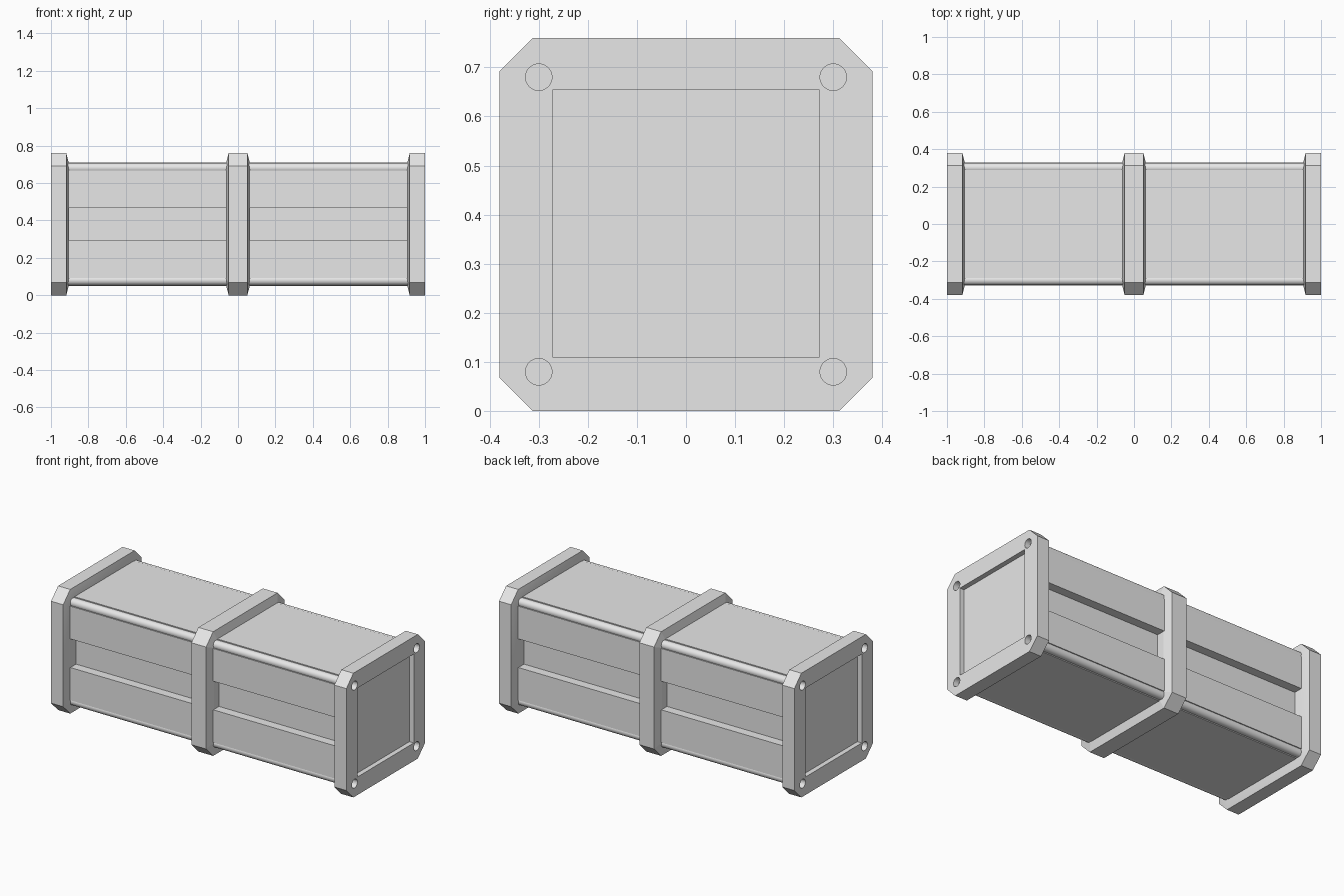
import bpy, bmesh, math
from mathutils import Matrix

if "Cube" in bpy.data.objects:
    bpy.data.objects.remove(bpy.data.objects["Cube"])

CZ = 0.38          # height of the long axis
ROD = 0.30         # corner rod offset from the axis
ROD_R = 0.027

metal = bpy.data.materials.new("plain grey")
metal.diffuse_color = (0.8, 0.8, 0.8, 1)
metal.use_nodes = True
metal.node_tree.nodes["Principled BSDF"].inputs["Base Color"].default_value = metal.diffuse_color


def finish(name, bm):
    bmesh.ops.recalc_face_normals(bm, faces=bm.faces)
    mesh = bpy.data.meshes.new(name)
    bm.to_mesh(mesh)
    bm.free()
    obj = bpy.data.objects.new(name, mesh)
    bpy.context.collection.objects.link(obj)
    mesh.materials.append(metal)
    return obj


def loft(name, sections):
    """Skin (x, outline) sections, each outline a list of (y, z from the axis)."""
    bm = bmesh.new()
    rings = [[bm.verts.new((x, y, CZ + z)) for y, z in pts] for x, pts in sections]
    n = len(rings[0])
    for a, b in zip(rings, rings[1:]):
        for i in range(n):
            bm.faces.new((a[i], a[(i + 1) % n], b[(i + 1) % n], b[i]))
    bm.faces.new(rings[0])
    bm.faces.new(rings[-1])
    return finish(name, bm)


def octagon(inset=0.0):
    h = 0.38 - inset
    k = h - (0.068 - inset * (2 - math.sqrt(2)))
    return [(h, -k), (h, k), (k, h), (-k, h), (-h, k), (-h, -k), (-k, -h), (k, -h)]


def add_cylinder(bm, x0, x1, y, z, r):
    m = Matrix.Translation(((x0 + x1) / 2, y, CZ + z)) @ Matrix.Rotation(math.pi / 2, 4, 'Y')
    bmesh.ops.create_cone(bm, cap_ends=True, segments=32, radius1=r, radius2=r,
                          depth=abs(x1 - x0), matrix=m)


def smooth(obj):
    bpy.ops.object.select_all(action='DESELECT')
    obj.select_set(True)
    bpy.context.view_layer.objects.active = obj
    bpy.ops.object.shade_smooth_by_angle(angle=math.radians(30))


corners = [(sy * ROD, sz * ROD) for sy in (-1, 1) for sz in (-1, 1)]

# body: notched corners for the rods and a long channel down each side
P, N, R, G = 0.33, 0.288, 0.275, 0.0875   # panel, notch, channel floor, channel half height
right = [(N, -P), (N, -N), (P, -N), (P, -G), (R, -G), (R, G), (P, G), (P, N), (N, N), (N, P)]
outline = right + [(-y, -z) for y, z in right]
loft("body", [(-0.95, outline), (0.95, outline)])

# corner tie rods
bm = bmesh.new()
for y, z in corners:
    add_cylinder(bm, -0.95, 0.95, y, z, ROD_R)
smooth(finish("tie_rods", bm))

# middle collar, bevelled on both sides
loft("middle_collar", [(-0.064, octagon(0.055)), (-0.05, octagon()),
                       (0.05, octagon()), (0.064, octagon(0.055))])

# end frames with a recessed panel and rod sockets
for side, s in (("left", -1), ("right", 1)):
    frame = loft(side + "_end_frame", [(s * 0.904, octagon(0.055)), (s * 0.918, octagon()),
                                       (s, octagon())])
    bm = bmesh.new()
    m = Matrix.Translation((s * 1.02, 0, CZ + 0.002)) @ Matrix.Diagonal((0.10, 0.544, 0.544, 1))
    bmesh.ops.create_cube(bm, size=1, matrix=m)
    for y, z in corners:
        add_cylinder(bm, s * 0.965, s * 1.05, y, z, ROD_R)
    cutter = finish(side + "_cutter", bm)
    cutter.hide_render = True
    cut = frame.modifiers.new("recess", 'BOOLEAN')
    cut.operation = 'DIFFERENCE'
    cut.solver = 'EXACT'
    cut.object = cutter
    bpy.context.view_layer.objects.active = frame
    bpy.ops.object.modifier_apply(modifier=cut.name)
    bpy.data.objects.remove(cutter)
    smooth(frame)
